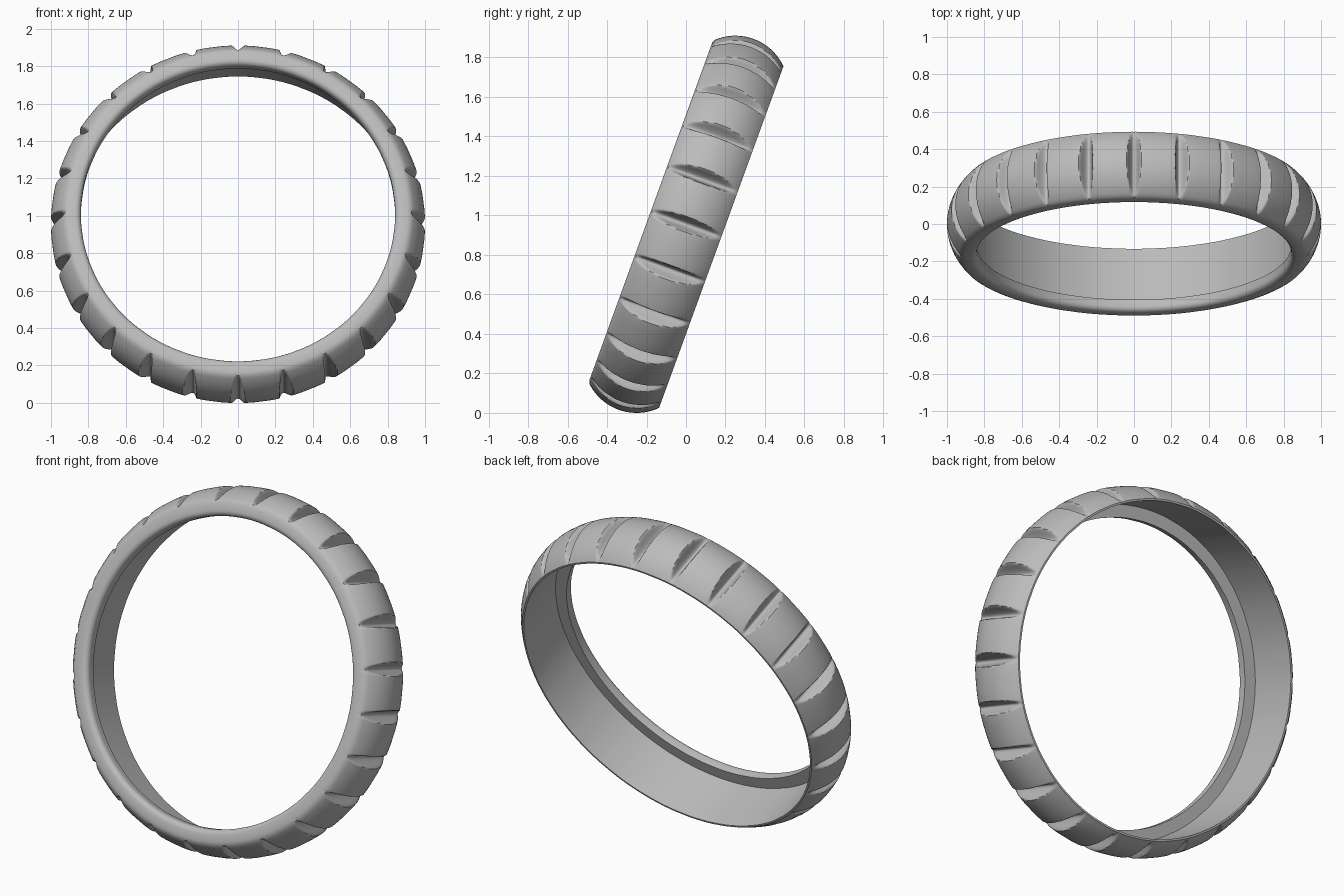
import bpy, bmesh, math
from mathutils import Matrix

old = bpy.data.objects.get("Cube")
if old:
    bpy.data.objects.remove(old, do_unlink=True)

GROOVES = 24
HALF_WIDTH = 0.19
CROWN_RADIUS = 0.266
CROWN_CENTRE = 1 - CROWN_RADIUS
GROOVE_FLOOR = 0.93
ARC_STEPS = 28

# Plain grey material
grey = bpy.data.materials.new("plain grey")
grey.use_nodes = True
colour = (0.5, 0.5, 0.5, 1)
grey.diffuse_color = colour
grey.node_tree.nodes["Principled BSDF"].inputs["Base Color"].default_value = colour


def smooth_min(a, b, k=0.014):
    h = max(k - abs(a - b), 0) / k
    return min(a, b) - h * h * k / 4


def tread_radius(t, offset):
    """Crowned outer surface with a rounded scoop centred on offset zero."""
    crown = CROWN_CENTRE + math.sqrt(CROWN_RADIUS ** 2 - t * t)
    return smooth_min(crown, GROOVE_FLOOR + 55 * offset * offset)


# Inner profile (radius, axial position): front rim, lip, step and back wall
rim = [(0.909, -0.19), (0.87, -0.19)]
for i in range(1, 7):
    a = math.radians(15 * i)
    rim.append((0.87 - 0.03 * math.sin(a), -0.16 - 0.03 * math.cos(a)))
rim += [(0.84, -0.125), (0.91, -0.125), (0.91, HALF_WIDTH)]

# Angular columns, packed closely around each groove
side = [0.006, 0.012, 0.018, 0.024, 0.029, 0.034, 0.039, 0.045, 0.06, 0.09]
offsets = [-s for s in reversed(side)] + [0] + side
pitch = math.tau / GROOVES

bm = bmesh.new()
columns = []
for g in range(GROOVES):
    for off in offsets:
        angle = g * pitch + off
        profile = []
        for i in range(ARC_STEPS + 1):
            t = HALF_WIDTH - 0.372 * i / ARC_STEPS
            profile.append((tread_radius(t, off), t))
        profile += rim
        columns.append([bm.verts.new((r * math.sin(angle), t, r * math.cos(angle)))
                        for r, t in profile])

# Skin neighbouring columns into a closed band
for n, col in enumerate(columns):
    nxt = columns[(n + 1) % len(columns)]
    for i in range(len(col)):
        j = (i + 1) % len(col)
        bm.faces.new((col[i], col[j], nxt[j], nxt[i]))
bmesh.ops.recalc_face_normals(bm, faces=bm.faces)

# Lean the band backwards and stand it on the ground
bm.transform(Matrix.Rotation(math.radians(-20), 4, 'X'))
lowest = min(v.co.z for v in bm.verts)
bm.transform(Matrix.Translation((0, 0, -lowest)))

mesh = bpy.data.meshes.new("grooved_band")
bm.to_mesh(mesh)
bm.free()
mesh.materials.append(grey)
band = bpy.data.objects.new("grooved_band", mesh)
bpy.context.collection.objects.link(band)

bpy.ops.object.select_all(action='DESELECT')
band.select_set(True)
bpy.context.view_layer.objects.active = band
bpy.ops.object.shade_smooth_by_angle(angle=math.radians(40))
